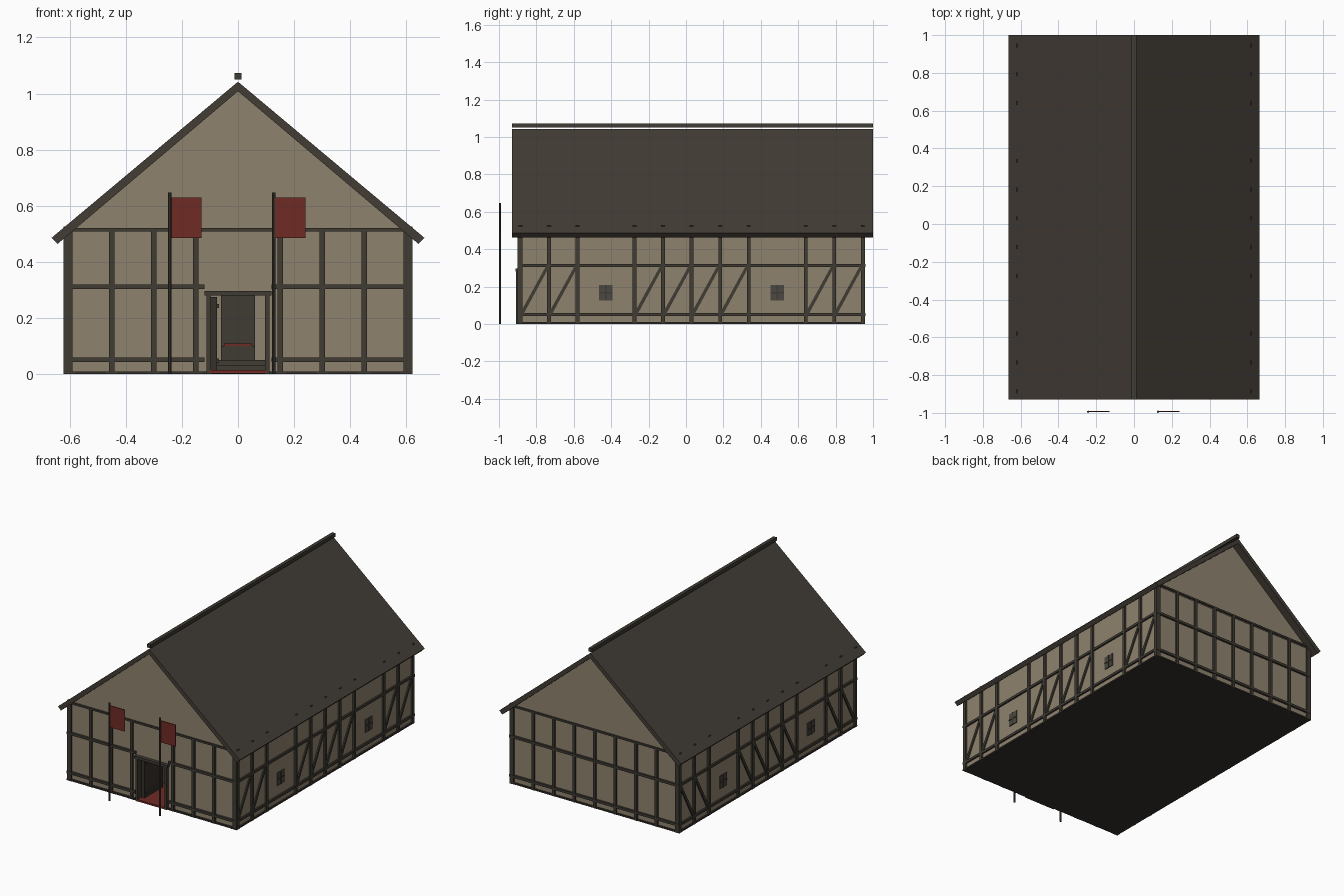
import bpy, bmesh, math
from mathutils import Vector

if "Cube" in bpy.data.objects:
    bpy.data.objects.remove(bpy.data.objects["Cube"])


def material(name, r, g, b):
    m = bpy.data.materials.new(name)
    m.diffuse_color = (r, g, b, 1)
    m.use_nodes = True
    m.node_tree.nodes["Principled BSDF"].inputs["Base Color"].default_value = m.diffuse_color
    return m


PLASTER = material("tan plaster", 0.275, 0.226, 0.155)
TIMBER = material("dark timber", 0.050, 0.043, 0.034)
ROOF = material("brown roof", 0.054, 0.045, 0.035)
FLOOR = material("dark floor", 0.036, 0.029, 0.024)
PANE = material("grey shutter", 0.072, 0.064, 0.052)
RED = material("banner red", 0.160, 0.024, 0.018)


def finish(name, bm, mat):
    bmesh.ops.recalc_face_normals(bm, faces=bm.faces)
    me = bpy.data.meshes.new(name)
    bm.to_mesh(me)
    bm.free()
    me.materials.append(mat)
    ob = bpy.data.objects.new(name, me)
    bpy.context.collection.objects.link(ob)
    return ob


def boxes(name, mat, spans):
    """One object made of boxes given as (x0, x1, y0, y1, z0, z1)."""
    bm = bmesh.new()
    for x0, x1, y0, y1, z0, z1 in spans:
        vs = bmesh.ops.create_cube(bm, size=1)["verts"]
        for v in vs:
            v.co = Vector(((x0 + x1) / 2 + v.co.x * (x1 - x0),
                           (y0 + y1) / 2 + v.co.y * (y1 - y0),
                           (z0 + z1) / 2 + v.co.z * (z1 - z0)))
    return finish(name, bm, mat)


def prism(name, mat, profile, axis, a, b):
    """Extrude a 2D profile along x (profile is y,z) or y (profile is x,z)."""
    bm = bmesh.new()
    put = (lambda p, t: (p[0], t, p[1])) if axis == "y" else (lambda p, t: (t, p[0], p[1]))
    f = bm.faces.new([bm.verts.new(put(p, a)) for p in profile])
    ext = bmesh.ops.extrude_face_region(bm, geom=[f])["geom"]
    move = Vector((0, b - a, 0)) if axis == "y" else Vector((b - a, 0, 0))
    bmesh.ops.translate(bm, vec=move, verts=[v for v in ext if isinstance(v, bmesh.types.BMVert)])
    return finish(name, bm, mat)


def both_sides(spans):
    return spans + [(-x1, -x0, *r) for x0, x1, *r in spans]


YF, YB, XS = -0.888, 0.946, 0.61      # plaster faces
EAVE = 0.52

# Floor slab
boxes("floor", FLOOR, [(-0.62, 0.62, -0.90, 0.955, 0, 0.01)])

# Plaster walls, with the doorway left open at the front
boxes("side_walls", PLASTER, both_sides([(XS - 0.02, XS, YF, YB, 0.008, EAVE)]))
boxes("front_walls", PLASTER, both_sides([(0.10, XS, YF, YF + 0.02, 0.008, EAVE)])
      + [(-0.10, 0.10, YF, YF + 0.02, 0.285, EAVE)])
boxes("back_wall", PLASTER, [(-XS, XS, YB - 0.02, YB, 0.008, EAVE)])
gable = [(-0.62, 0.505), (0.62, 0.505), (0, 1.02)]
prism("front_gable", PLASTER, gable, "y", YF - 0.003, YF + 0.02)
prism("back_gable", PLASTER, gable, "y", YB - 0.02, YB + 0.003)

# Roof and ridge beam
prism("roof", ROOF, [(0, 1.042), (0.664, 0.486), (0.643, 0.464), (0, 1.008),
                     (-0.643, 0.464), (-0.664, 0.486)], "y", -0.93, 1.0)
boxes("ridge_beam", TIMBER, [(-0.012, 0.012, -0.93, 1.0, 1.05, 1.073)])

# Timber posts on the front, back and sides
fx = [i * 0.15 for i in range(-4, 5)]
boxes("front_posts", TIMBER, [(x - 0.01, x + 0.01, -0.90, YF + 0.01, 0, EAVE) for x in fx if abs(x) > 0.01])
boxes("back_posts", TIMBER, [(x - 0.01, x + 0.01, YB - 0.01, 0.957, 0, EAVE) for x in fx])
boxes("front_post_feet", TIMBER, [(x - 0.022, x + 0.022, -0.902, YF, 0, 0.007) for x in fx if abs(x) > 0.01])
sy = [0.03 + k * 0.1525 for k in range(-6, 7)]
boxes("side_posts", TIMBER, both_sides(
    [(XS - 0.01, 0.622, y - 0.01, y + 0.01, 0, 0.526) for k, y in enumerate(sy) if k not in (3, 9)]))
boxes("corner_posts", TIMBER, both_sides(
    [(0.598, 0.62, y, y + 0.02, 0, EAVE) for y in (-0.90, 0.937)]))

# Horizontal rails round the building
rails = []
for z in (0.052, 0.312):
    rails += both_sides([(XS - 0.01, 0.621, -0.90, 0.957, z - 0.008, z + 0.008),
                         (0.12, 0.622, -0.902, YF, z - 0.008, z + 0.008)])
    rails.append((-0.622, 0.622, YB, 0.959, z - 0.008, z + 0.008))
rails += [(-0.62, 0.62, -0.901, YF, 0.509, 0.521), (-0.62, 0.62, YB, 0.958, 0.509, 0.521)]
boxes("wall_rails", TIMBER, rails)

# Diagonal braces on both sides
for k in (0, 1, 4, 5, 6, 7, 10, 11):
    y0, y1 = sy[k] + 0.008, sy[k + 1] - 0.008
    for s in (1, -1):
        prism("side_brace", TIMBER, [(y0, 0.06), (y0 + 0.012, 0.06), (y1, 0.29), (y1, 0.306), (y1 - 0.01, 0.306),
                                     (y0, 0.076)], "x", s * (XS - 0.005), s * (XS + 0.008))

# Shuttered windows with cross bars
panes, bars = [], []
for y in (-0.43, 0.488):
    panes.append((XS - 0.005, XS + 0.005, y - 0.036, y + 0.036, 0.125, 0.21))
    bars += [(XS, XS + 0.008, y - 0.004, y + 0.004, 0.125, 0.21),
             (XS, XS + 0.008, y - 0.036, y + 0.036, 0.164, 0.171)]
boxes("windows", PANE, both_sides(panes))
boxes("window_bars", TIMBER, both_sides(bars))

# Door frame and open door leaf
boxes("door_frame", TIMBER, both_sides([(0.097, 0.113, -0.908, YF + 0.025, 0, 0.285)])
      + [(-0.12, 0.12, -0.912, YF + 0.025, 0.28, 0.297)])
boxes("open_door", FLOOR, [(-0.097, -0.075, YF + 0.02, YF + 0.21, 0.012, 0.275)])
boxes("door_straps", TIMBER, [(-0.098, -0.068, YF + 0.03, YF + 0.2, z, z + 0.015) for z in (0.04, 0.235)])

# Carpet, dais and seat inside
boxes("carpet", RED, [(-0.10, 0.10, -0.91, 0.70, 0.002, 0.014)])
boxes("dais", TIMBER, [(-0.2, 0.2, 0.66, 0.92, 0.01, 0.03), (-0.16, 0.16, 0.72, 0.92, 0.03, 0.05)])
boxes("throne", TIMBER, [(-0.06, 0.06, 0.85, 0.88, 0.05, 0.28), (-0.06, 0.06, 0.76, 0.86, 0.05, 0.10)])
boxes("throne_cushion", RED, [(-0.05, 0.05, 0.765, 0.85, 0.10, 0.11)])

# Banner poles and banners
for x in (-0.243, 0.127):
    bm = bmesh.new()
    bmesh.ops.create_cone(bm, cap_ends=True, segments=8, radius1=0.006, radius2=0.006, depth=0.647)
    bmesh.ops.translate(bm, vec=(x, -0.994, 0.3235), verts=bm.verts)
    finish("banner_pole", bm, TIMBER)
    boxes("banner", RED, [(x + 0.003, x + 0.113, -0.995, -0.991, 0.486, 0.63)])
